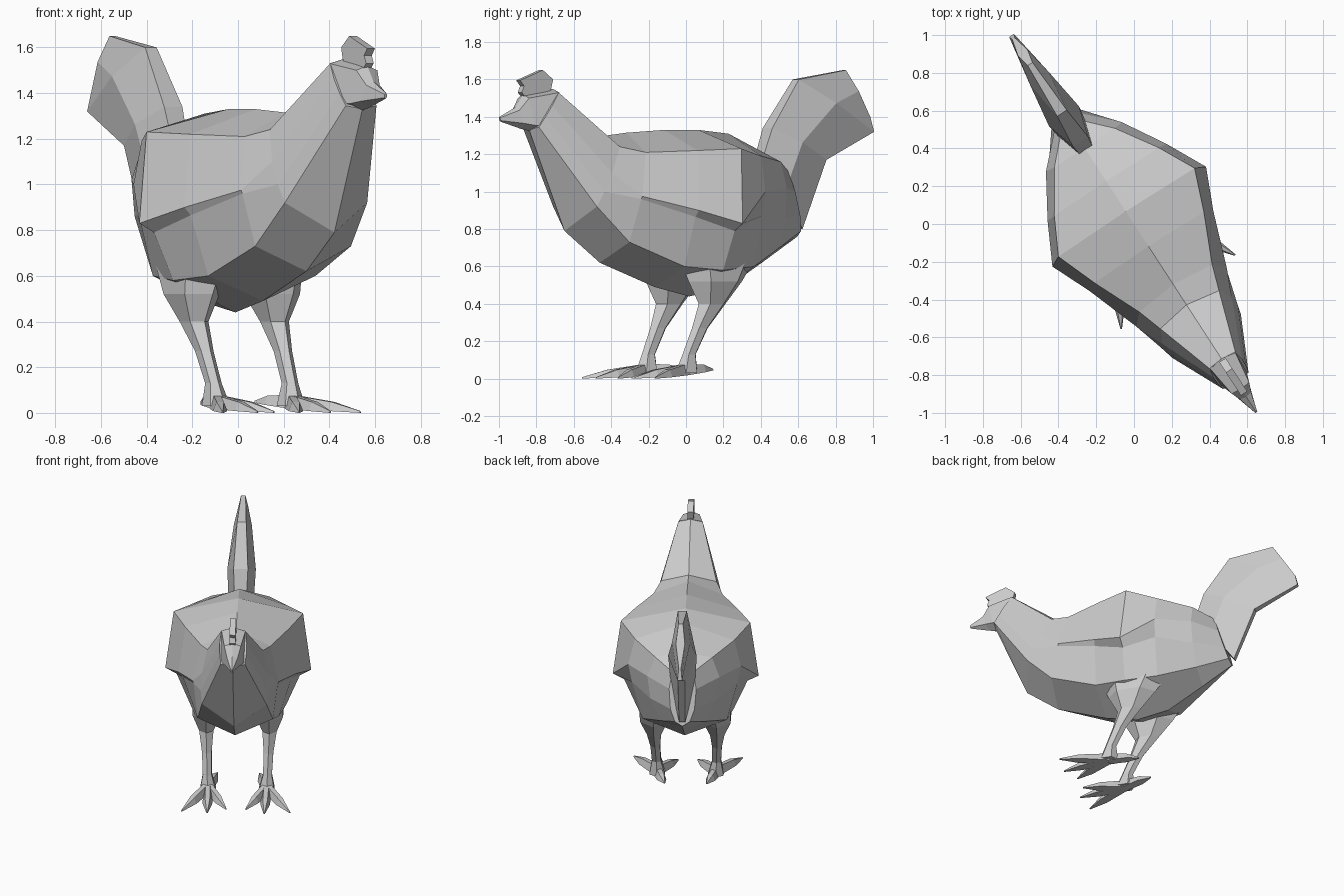
import bpy, bmesh, math
from mathutils import Vector

if "Cube" in bpy.data.objects:
    bpy.data.objects.remove(bpy.data.objects["Cube"])

TURN = math.radians(33)   # the bird stands diagonally; parts are built facing -y, then turned


def make(name, bm):
    bmesh.ops.remove_doubles(bm, verts=bm.verts, dist=0.0005)
    bmesh.ops.recalc_face_normals(bm, faces=bm.faces)
    me = bpy.data.meshes.new(name)
    bm.to_mesh(me)
    bm.free()
    ob = bpy.data.objects.new(name, me)
    ob.rotation_euler.z = TURN
    bpy.context.collection.objects.link(ob)
    return ob


def loft(bm, rings):
    """Skin a list of equal-length point rings and close both ends."""
    vs = [[bm.verts.new(p) for p in r] for r in rings]
    n = len(vs[0])
    for a, b in zip(vs, vs[1:]):
        for i in range(n):
            j = (i + 1) % n
            bm.faces.new((a[i], a[j], b[j], b[i]))
    bm.faces.new(vs[0])
    bm.faces.new(vs[-1])


def section(y_top, y_bot, z_top, z_bot, sides):
    """Symmetric leaning ring: half-outline (x, z) pairs, y follows the lean."""
    def y(z):
        return y_bot + (y_top - y_bot) * (z - z_bot) / (z_top - z_bot)
    right = [(x, y(z), z) for x, z in sides]
    left = [(-x, yy, z) for x, yy, z in reversed(right)]
    return [(0, y_top, z_top)] + right + [(0, y_bot, z_bot)] + left


# Body and neck, front to back: the third side point is tucked in under the wing edge
body = [
    (-.85, -1.00, 1.55, 1.33, [(.08, 1.53), (.09, 1.46), (.088, 1.40), (.08, 1.345)]),
    (-.51, -.775, 1.30, .79, [(.185, 1.24), (.22, 1.10), (.225, 1.00), (.215, .92)]),
    (-.38, -.55, 1.315, .62, [(.23, 1.21), (.285, .975), (.28, .96), (.25, .73)]),
    (-.14, -.20, 1.33, .49, [(.345, 1.22), (.39, .90), (.36, .865), (.28, .60)]),
    (.08, .02, 1.33, .44, [(.43, 1.23), (.485, .83), (.41, .79), (.32, .58)]),
    (.27, .25, 1.31, .48, [(.33, 1.19), (.375, 1.00), (.35, .87), (.28, .60)]),
    (.48, .50, 1.20, .63, [(.19, 1.16), (.24, 1.02), (.22, .86), (.15, .70)]),
    (.60, .71, 1.13, .76, [(.07, 1.11), (.09, 1.0), (.08, .87), (.05, .79)]),
]
bm = bmesh.new()
loft(bm, [section(*r) for r in body])
make("body", bm)

# Head and beak
head = [
    (-.85, -.95, 1.55, 1.33, [(.08, 1.53), (.087, 1.35)]),
    (-1.04, -1.00, 1.52, 1.325, [(.055, 1.50), (.065, 1.355)]),
    (-1.09, -1.05, 1.45, 1.335, [(.035, 1.435), (.045, 1.365)]),
    (-1.19, -1.185, 1.40, 1.375, [(.006, 1.395), (.006, 1.38)]),
]
bm = bmesh.new()
loft(bm, [section(*r) for r in head])
make("head", bm)

# Comb: flat notched outline given thickness
outline = [(-.88, 1.52), (-.86, 1.60), (-.925, 1.65), (-1.07, 1.595),
           (-1.045, 1.565), (-1.06, 1.53), (-1.03, 1.50)]
bm = bmesh.new()
loft(bm, [[(x, y, z) for y, z in outline] for x in (-.02, .02)])
make("comb", bm)

# Tail fan: hexagonal sections from front edge to back edge (y, z, y, z, half width)
bm = bmesh.new()
rings = []
for fy, fz, by, bz, w in [(.46, 1.17, .73, .80, .08), (.52, 1.34, .88, 1.17, .095),
                          (.70, 1.60, 1.19, 1.32, .06), (1.01, 1.65, 1.17, 1.40, .03)]:
    f, b = Vector((0, fy, fz)), Vector((0, by, bz))
    m = f.lerp(b, .45)
    side = Vector((w, 0, 0))
    rings.append([f + side * .5, m + side, b + side * .25,
                  b - side * .25, m - side, f - side * .5])
loft(bm, rings)
make("tail", bm)


def ring(x, y, z, rx, ry, n=6):
    return [(x + rx * math.cos(math.tau * (i + .5) / n),
             y + ry * math.sin(math.tau * (i + .5) / n), z) for i in range(n)]


def toe(bm, start, tip):
    """Tapered toe with a ridge on top and a flat sole."""
    a, b = Vector(start), Vector(tip)
    across = Vector((a.y - b.y, b.x - a.x, 0)).normalized()
    rings = []
    for t, w, h in [(0, .032, .06), (.6, .032, .04), (1, .004, .008)]:
        p = a.lerp(b, t)
        rings.append([p - across * w, p - across * w * .5 + Vector((0, 0, h)),
                      p + across * w * .5 + Vector((0, 0, h)), p + across * w])
    loft(bm, rings)


# Legs and feet on both sides
for name, s in (("left", 1), ("right", -1)):
    bm = bmesh.new()
    loft(bm, [ring(s * .20, .07, .64, .12, .24), ring(s * .21, .05, .52, .105, .17),
              ring(s * .21, .03, .40, .055, .085), ring(s * .205, -.045, .27, .037, .05),
              ring(s * .20, -.11, .13, .034, .042), ring(s * .195, -.125, .03, .06, .07)])
    make(name + "_leg", bm)
    bm = bmesh.new()
    for x, y, z in [(.36, -.43, 0), (.19, -.45, 0), (.065, -.39, 0), (.14, .08, .045)]:
        toe(bm, (s * .195, -.13, .02), (s * x, y, z))
    make(name + "_foot", bm)
